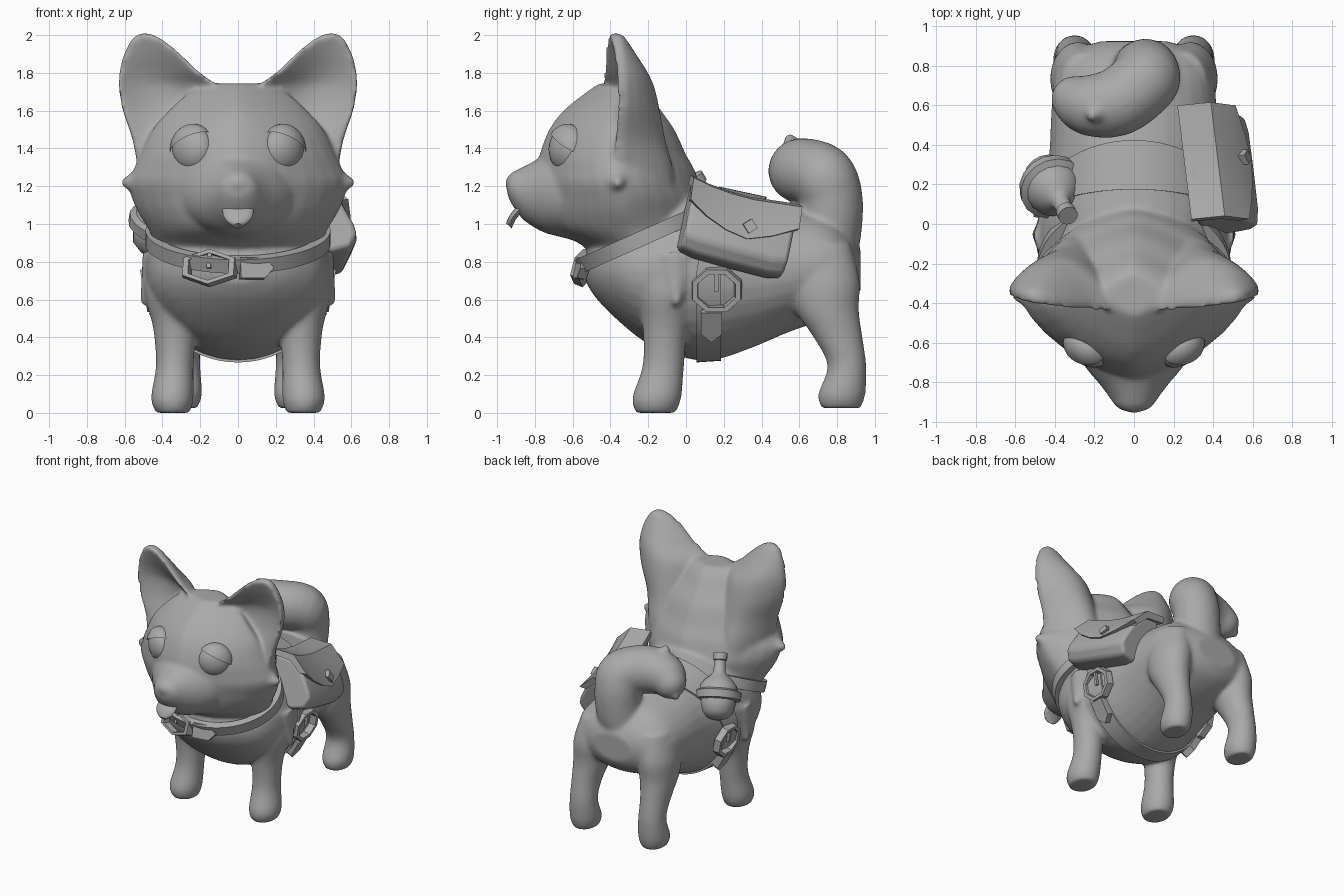
import bpy, bmesh
from math import sin, cos, pi, radians
from mathutils import Vector, Matrix

if "Cube" in bpy.data.objects:
    bpy.data.objects.remove(bpy.data.objects["Cube"], do_unlink=True)

grey = bpy.data.materials.new("plain grey")
grey.use_nodes = True
grey.diffuse_color = (0.4, 0.4, 0.4, 1)
grey.node_tree.nodes["Principled BSDF"].inputs["Base Color"].default_value = (0.4, 0.4, 0.4, 1)
X, Y, Z = Vector((1, 0, 0)), Vector((0, 1, 0)), Vector((0, 0, 1))


def dense(rows, n=4):
    """Smoothly interpolate rows of numbers."""
    out = []
    for i in range(len(rows) - 1):
        quad = (rows[max(i - 1, 0)], rows[i], rows[i + 1], rows[min(i + 2, len(rows) - 1)])
        for k in range(n):
            t = k / n
            out.append(tuple(0.5 * (2 * b + (c - a) * t + (2 * a - 5 * b + 4 * c - d) * t * t
                                    + (3 * b - a - 3 * c + d) * t ** 3) for a, b, c, d in zip(*quad)))
    return out + [tuple(rows[-1])]


def oval(centre, u, v, ru, rv, p=2.0, n=32):
    def power(c):
        return (1 if c > 0 else -1) * abs(c) ** (2 / p)
    return [Vector(centre) + u * ru * power(cos(2 * pi * i / n)) + v * rv * power(sin(2 * pi * i / n))
            for i in range(n)]


def loft(bm, rings, closed=False):
    grid = [[bm.verts.new(p) for p in ring] for ring in rings]
    n = len(grid[0])
    pairs = list(zip(grid, grid[1:])) + ([(grid[-1], grid[0])] if closed else [])
    for a, b in pairs:
        for i in range(n):
            bm.faces.new((a[i], a[(i + 1) % n], b[(i + 1) % n], b[i]))
    if not closed:
        bm.faces.new(grid[0])
        bm.faces.new(grid[-1])


def ball(bm, centre, radii, turn=0.0):
    m = Matrix.Translation(centre) @ Matrix.Rotation(turn, 4, 'Z') @ Matrix.Diagonal((*radii, 1))
    bmesh.ops.create_uvsphere(bm, u_segments=24, v_segments=16, radius=1, matrix=m)


def tuft(bm, base, tip, r):
    base, tip = Vector(base), Vector(tip)
    d = tip - base
    m = Matrix.Translation((base + tip) / 2) @ d.to_track_quat('Z', 'Y').to_matrix().to_4x4()
    bmesh.ops.create_cone(bm, cap_ends=True, segments=12, radius1=r, radius2=0.02, depth=d.length, matrix=m)


def finish(name, bm, angle=40, bevel=0):
    bmesh.ops.recalc_face_normals(bm, faces=bm.faces[:])
    me = bpy.data.meshes.new(name)
    bm.to_mesh(me)
    bm.free()
    me.materials.append(grey)
    me.polygons.foreach_set("use_smooth", [True] * len(me.polygons))
    me.set_sharp_from_angle(angle=radians(angle))
    ob = bpy.data.objects.new(name, me)
    bpy.context.scene.collection.objects.link(ob)
    if bevel:
        mod = ob.modifiers.new("bevel", 'BEVEL')
        mod.width, mod.segments = bevel, 3
    return ob


# Torso: y, bottom, top, half width
torso = dense([(-.53, .69, .84, .13), (-.47, .6, .95, .28), (-.35, .48, 1.05, .42), (-.2, .365, 1.14, .48),
               (0, .29, 1.2, .49), (.15, .28, 1.19, .465), (.35, .345, 1.15, .43), (.55, .43, 1.1, .42),
               (.75, .5, 1.05, .4), (.87, .57, .95, .32), (.925, .65, .86, .17)])
fur = bmesh.new()
loft(fur, [oval((0, y, (lo + hi) / 2), X, Z, w, (hi - lo) / 2) for y, lo, hi, w in torso])

# Neck and head: z, front, back, half width, roundness
head = dense([(.8, -.48, .05, .4, 1.8), (.88, -.54, .09, .44, 1.7), (.97, -.7, .11, .475, 1.6),
              (1.06, -.76, .11, .53, 1.5), (1.14, -.77, .1, .565, 1.5), (1.22, -.78, .07, .58, 1.5),
              (1.29, -.78, .045, .555, 1.5), (1.37, -.775, 0, .515, 1.5), (1.5, -.725, -.06, .455, 1.45),
              (1.6, -.65, -.13, .37, 1.35), (1.69, -.54, -.19, .27, 1.3), (1.745, -.46, -.25, .15, 1.4)])
loft(fur, [oval((0, (f + b) / 2, z), X, Y, w, (b - f) / 2, p) for z, f, b, w, p in head])

# Muzzle: y, bottom, top, half width; then the nose
muzzle = dense([(-.55, .9, 1.42, .34), (-.66, .93, 1.4, .29), (-.74, .95, 1.37, .235), (-.81, .985, 1.33, .175),
                (-.87, 1.03, 1.3, .13), (-.92, 1.1, 1.275, .095), (-.945, 1.15, 1.25, .06)])
loft(fur, [oval((0, y, (lo + hi) / 2), X, Z, w, (hi - lo) / 2) for y, lo, hi, w in muzzle])
ball(fur, (0, -.915, 1.215), (.06, .045, .045))

front_leg = dense([(0, .345, -.16, .09, .105), (.08, .348, -.155, .113, .13), (.25, .335, -.12, .1, .11),
                   (.45, .335, -.11, .115, .12), (.65, .35, -.1, .145, .17), (.85, .33, -.1, .13, .17)])
back_leg = dense([(.025, .3, .82, .085, .105), (.1, .3, .825, .11, .125), (.25, .3, .852, .1, .103),
                  (.4, .3, .805, .105, .13), (.55, .29, .745, .13, .17), (.7, .28, .73, .14, .19),
                  (.9, .25, .7, .12, .17)])
# Ear: z, inner x, outer x, inner y, outer y, back bulge, front hollow
ear = dense([(1.15, .1, .5, -.38, -.34, .28, 0), (1.3, .07, .53, -.4, -.35, .28, 0),
             (1.45, .05, .56, -.42, -.35, .25, .04), (1.6, .06, .61, -.43, -.34, .22, .09),
             (1.72, .1, .63, -.425, -.34, .19, .1), (1.8, .2, .627, -.42, -.345, .155, .075),
             (1.88, .285, .61, -.41, -.355, .105, .04), (1.95, .365, .58, -.4, -.365, .06, .015),
             (1.99, .425, .55, -.39, -.37, .03, 0), (2.01, .47, .52, -.385, -.375, .01, 0)])
steps = [i / 12 for i in range(13)]
for s in (-1, 1):
    for leg in (front_leg, back_leg):
        loft(fur, [oval((s * x, y, z), X, Y, rx, ry) for z, x, y, rx, ry in leg])
    rings = []
    for z, xi, xo, yi, yo, back, dent in ear:
        def edge(t, offset):
            return Vector((s * (xi + (xo - xi) * t), yi + (yo - yi) * t + offset, z))
        rings.append([edge(t, .025 + back * max(0, sin(pi * t)) ** .8) for t in steps]
                     + [edge(t, -.025 + dent * sin(pi * t)) for t in reversed(steps)])
    loft(fur, rings)
    tuft(fur, (s * .39, -.06, .8), (s * .5, -.05, .57), .13)
    tuft(fur, (s * .44, -.36, 1.22), (s * .615, -.36, 1.22), .13)

# Curled tail
for x, y, z, r in dense([(.02, .74, .85, .17), (.05, .765, 1.0, .17), (.06, .765, 1.15, .17), (.05, .72, 1.25, .175),
                         (-.08, .62, 1.28, .175), (-.22, .6, 1.275, .155), (-.3, .63, 1.24, .12)]):
    ball(fur, (x, y, z), (r, r, r))
tuft(fur, (-.27, .62, 1.25), (-.4, .68, 1.15), .12)
tuft(fur, (-.15, .6, 1.33), (-.22, .54, 1.47), .12)

body = finish("furry_body", fur, 180)
mod = body.modifiers.new("blend", 'REMESH')
mod.mode, mod.voxel_size, mod.use_smooth_shade = 'VOXEL', 0.0125, True
mod = body.modifiers.new("soften", 'SMOOTH')
mod.factor, mod.iterations = 0.5, 16

# Eyes and upper lids
for s, side in ((-1, "right"), (1, "left")):
    bm = bmesh.new()
    ball(bm, (s * .238, -.628, 1.395), (.122, .085, .122), s * radians(36))
    finish(side + "_eye", bm)
    bm = bmesh.new()
    ball(bm, (s * .238, -.628, 1.395), (.132, .1, .135), s * radians(36))
    bmesh.ops.bisect_plane(bm, geom=bm.verts[:] + bm.edges[:] + bm.faces[:], plane_co=(s * .238, -.71, 1.475),
                           plane_no=(s * .3, .5, 1), clear_inner=True)
    finish(side + "_eyelid", bm)

# Tongue
bm = bmesh.new()
loft(bm, [oval((0, y, z), X, Vector((0, .75, -.65)), w, .02, n=16) for y, z, w in
          dense([(-.81, 1.1, .07), (-.87, 1.085, .08), (-.91, 1.045, .078), (-.93, 1.01, .055), (-.937, .99, .025)])])
finish("tongue", bm)

# Collar
tilt = radians(24)
along, across = Vector((0, cos(tilt), sin(tilt))), Vector((0, -sin(tilt), cos(tilt)))
bm = bmesh.new()
rings = []
for p in oval((0, 0, 0), X, along, .475, .37, n=64):
    c, d = p + Vector((0, -.22, .93)), p.normalized()
    rings.append([c + d * o + across * h for o, h in ((-.04, -.04), (.015, -.04), (.015, .04), (-.04, .04))])
loft(bm, rings, True)
finish("collar", bm)


# Girth strap that follows the torso and widens over the back
def torso_point(y, a, offset):
    i = max(k for k in range(len(torso) - 1) if torso[k][0] <= y)
    p, q = torso[i], torso[i + 1]
    t = (y - p[0]) / (q[0] - p[0])
    lo, hi, w = (p[k] + (q[k] - p[k]) * t for k in (1, 2, 3))
    return Vector(((w + offset) * cos(a), y, (lo + hi) / 2 + ((hi - lo) / 2 + offset) * sin(a)))


bm = bmesh.new()
rings = []
for i in range(64):
    a = 2 * pi * i / 64
    k = max(0, sin(a)) ** 1.2
    y, h = .12 + .18 * k, .065 + .06 * k
    rings.append([torso_point(y + e * h, a, o) for e, o in ((-1, -.03), (-1, .012), (1, .012), (1, -.03))])
loft(bm, rings, True)
finish("girth_strap", bm)


# Buckles with a prong, and pointed strap ends
def buckle(name, m, rx, ry, n):
    bm = bmesh.new()
    rings = []
    for i in range(n):
        a = 2 * pi * (i + .5) / n
        rings.append([m @ Vector((rx * r * cos(a), ry * r * sin(a), z))
                      for r, z in ((.76, -.02), (1.1, -.02), (1.04, .03), (.82, .03))])
    loft(bm, rings, True)
    prong = Matrix.Translation((0, ry * .45, .015)) @ Matrix.Diagonal((.022, ry, .02, 1))
    bmesh.ops.create_cube(bm, size=1, matrix=m @ prong)
    finish(name, bm, 30)


def strap_end(name, m):
    bm = bmesh.new()
    shape = ((-.09, -.055), (.04, -.055), (.09, 0), (.04, .055), (-.09, .055))
    loft(bm, [[m @ Vector((x, y, z)) for x, y in shape] for z in (-.03, .02)])
    finish(name, bm, 30)


def facing(place, turn, lean=0):
    return (Matrix.Translation(place) @ Matrix.Rotation(radians(turn), 4, 'Z')
            @ Matrix.Rotation(radians(90 + lean), 4, 'X'))


buckle("collar_buckle", facing((-.15, -.54, .768), -14, -15), .155, .092, 6)
strap_end("collar_strap_end", facing((.1, -.555, .765), 10, -12))
for s, side in ((-1, "right"), (1, "left")):
    buckle(side + "_girth_buckle", facing((s * .47, .162, .65), s * 90, 10), .132, .118, 8)
    strap_end(side + "_girth_strap_end", facing((s * .41, .135, .46), s * 90, 30) @ Matrix.Rotation(-pi / 2, 4, 'Z'))

# Saddle bag, its drooping flap and clasp
bag = (Matrix.Translation((.44, .28, .98)) @ Matrix.Rotation(radians(7), 4, 'Z')
       @ Matrix.Rotation(radians(-15), 4, 'X'))
profile = ((-.17, .18), (-.02, .16), (.08, .07), (.15, -.06), (.165, -.12), (.125, -.195), (.02, -.22), (-.14, -.18))
bm = bmesh.new()
loft(bm, [[bag @ Vector((x * k, y, z * k)) for x, z in profile]
          for y, k in ((-.29, .92), (-.2, 1), (0, 1.01), (.2, 1), (.28, .92))])
finish("saddle_bag", bm, 40, .02)
bm = bmesh.new()
rings = []
for y, drop, lift in ((-.3, .2, .015), (-.2, .55, -.005), (-.08, .85, -.015), (.04, 1, -.015), (.17, .7, 0), (.3, .2, .015)):
    x, z = .085 + .06 * drop, .085 - .12 * drop
    rings.append([bag @ Vector((px, y, pz + lift)) for px, pz in
                  ((-.18, .195), (-.01, .18), (.09, .08), (x + .015, z), (x - .02, z - .005), (.06, .05), (-.03, .13), (-.18, .15))])
loft(bm, rings)
finish("bag_flap", bm, 35)
bm = bmesh.new()
loft(bm, [[bag @ Vector((x - .45 * z, .04 + y, z + .02)) for y, z in ((-.04, 0), (0, -.04), (.04, 0), (0, .04))]
          for x in (.1, .145)])
finish("bag_clasp", bm, 30)

# Flask, turned around a leaning axis
axis = Vector((.125, -.23, .4)).normalized()
u = axis.cross(Y).normalized()
v = axis.cross(u)
bm = bmesh.new()
loft(bm, [oval(Vector((-.46, .275, .85)) + axis * h, u, v, r, r, n=16) for r, h in (
    (.03, 0), (.075, .012), (.115, .05), (.13, .11), (.13, .14), (.165, .145), (.172, .2), (.14, .215), (.132, .25),
    (.1, .29), (.065, .32), (.045, .345), (.04, .43), (.05, .435), (.05, .485))])
finish("flask", bm, 35)
